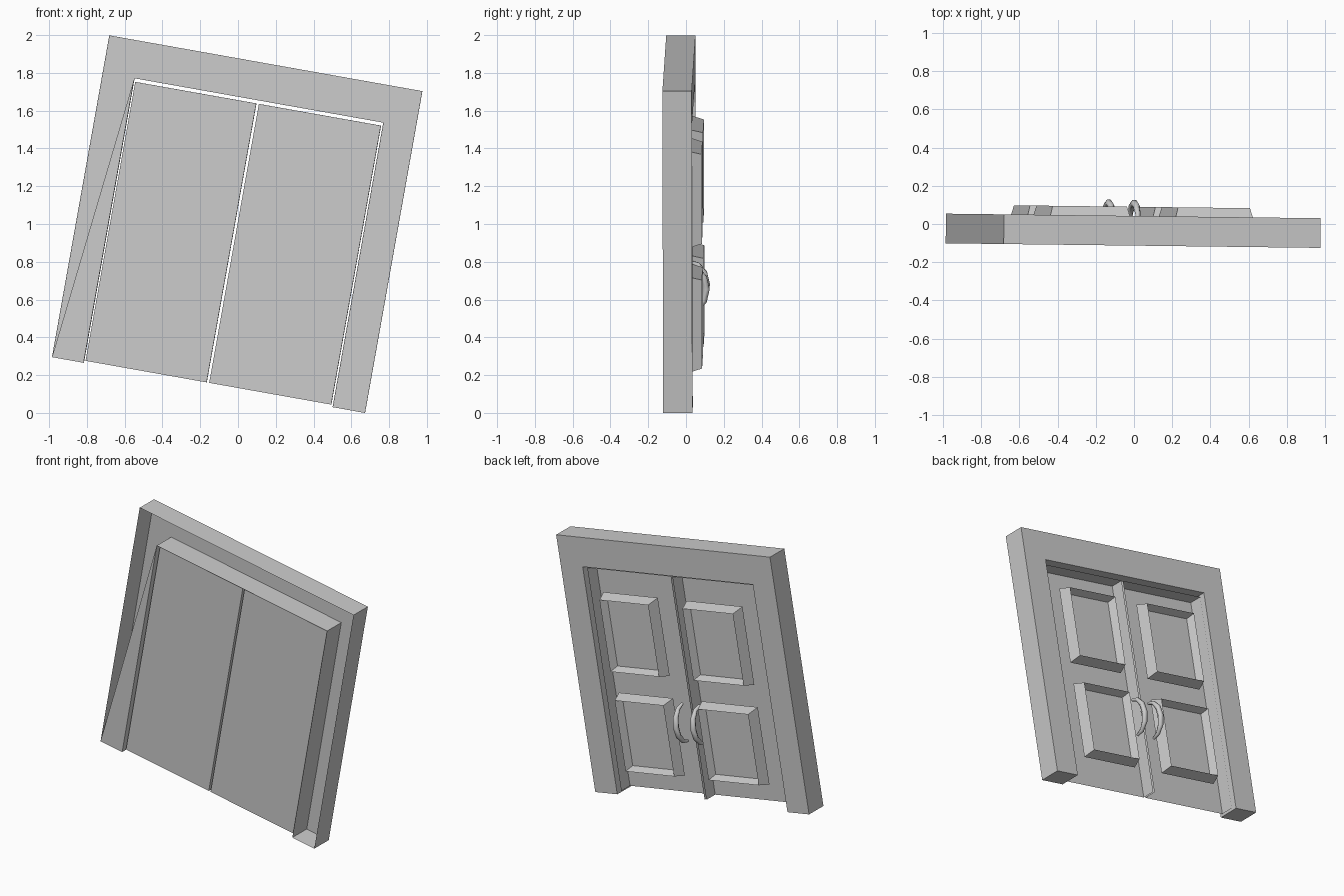
import bpy, bmesh, math

cube = bpy.data.objects.get("Cube")
if cube:
    bpy.data.objects.remove(cube, do_unlink=True)

# One plain grey for everything
grey = bpy.data.materials.new("plain_grey")
grey.use_nodes = True
COLOR = (0.6, 0.6, 0.6, 1)
grey.diffuse_color = COLOR
grey.node_tree.nodes["Principled BSDF"].inputs["Base Color"].default_value = COLOR

# The whole doorway leans sideways and is turned very slightly
LEAN = (0, math.radians(10.1), math.radians(-0.7))


def place(obj):
    obj.rotation_euler = LEAN
    obj.data.materials.append(grey)
    bpy.context.collection.objects.link(obj)


def build(name, faces):
    """Make an object from faces given as lists of corner points."""
    bm = bmesh.new()
    for corners in faces:
        bm.faces.new([bm.verts.new(p) for p in corners])
    bmesh.ops.remove_doubles(bm, verts=bm.verts, dist=0.0005)
    bmesh.ops.recalc_face_normals(bm, faces=bm.faces)
    mesh = bpy.data.meshes.new(name)
    bm.to_mesh(mesh)
    bm.free()
    place(bpy.data.objects.new(name, mesh))


def sweep(path, y0, y1):
    """Walls along an open path of (x, z) points."""
    return [[(a[0], y0, a[1]), (b[0], y0, b[1]), (b[0], y1, b[1]), (a[0], y1, a[1])]
            for a, b in zip(path, path[1:])]


def rect(x0, x1, z0, z1, y, inset=0):
    x0, x1, z0, z1 = x0 + inset, x1 - inset, z0 + inset, z1 - inset
    return [(x0, y, z0), (x1, y, z0), (x1, y, z1), (x0, y, z1)]


# Door frame: a hollow arch, open at the front apart from one sliver
FRONT, BACK = -0.113, 0.042
BASE = 0.118
outer = [(-1.02, BASE), (-1.02, 1.848), (0.662, 1.848), (0.662, BASE)]
inner = [(-0.85, BASE), (-0.85, 1.648), (0.489, 1.648), (0.489, BASE)]
faces = sweep(outer, FRONT, BACK) + sweep(inner, FRONT, BACK)
for i in range(3):
    ring = (outer[i], outer[i + 1], inner[i + 1], inner[i])
    faces.append([(x, BACK, z) for x, z in ring])
for end in (0, 3):
    faces += sweep([outer[end], inner[end]], FRONT, BACK)
faces.append([(x, FRONT, z) for x, z in (inner[1], outer[0], inner[0])])
build("door_frame", faces)

# Door leaves: front sheet with side and top flanges
DOOR_FRONT, DOOR_BACK = -0.085, 0.01
LOW, HIGH = 0.13, 1.63
leaves = {"right": (-0.842, -0.191), "left": (-0.177, 0.479)}
panels = {"right": (-0.714, -0.275), "left": (-0.048, 0.378)}
handles = {"right": -0.25, "left": -0.115}

for side, (x0, x1) in leaves.items():
    edge = [(x0, LOW), (x0, HIGH), (x1, HIGH), (x1, LOW)]
    build(side + "_door", [rect(x0, x1, LOW, HIGH, DOOR_FRONT)]
          + sweep(edge, DOOR_FRONT, DOOR_BACK))

    # Raised panel mouldings with a sunken middle
    for level, z0, z1 in (("lower", 0.28, 0.80), ("upper", 0.95, 1.476)):
        px0, px1 = panels[side]
        rings = [rect(px0, px1, z0, z1, y, inset)
                 for y, inset in ((DOOR_BACK, 0), (0.09, 0.022), (0.035, 0.042))]
        faces = [rings[-1]]
        for a, b in zip(rings, rings[1:]):
            for i in range(4):
                j = (i + 1) % 4
                faces.append([a[i], a[j], b[j], b[i]])
        build(f"{side}_{level}_panel", faces)

    # Curved pull handle, thick in the middle and thin at the ends
    curve = bpy.data.curves.new(side + "_handle", "CURVE")
    curve.dimensions = "3D"
    curve.bevel_depth = 0.02
    curve.bevel_resolution = 1
    curve.use_fill_caps = True
    spline = curve.splines.new("POLY")
    steps = 6
    spline.points.add(steps)
    for i, point in enumerate(spline.points):
        t = math.pi * i / steps
        bow = math.sin(t)
        point.co = (handles[side], DOOR_BACK + 0.098 * bow, 0.645 + 0.125 * math.cos(t), 1)
        point.radius = 0.45 + 0.55 * bow
    place(bpy.data.objects.new(side + "_handle", curve))
